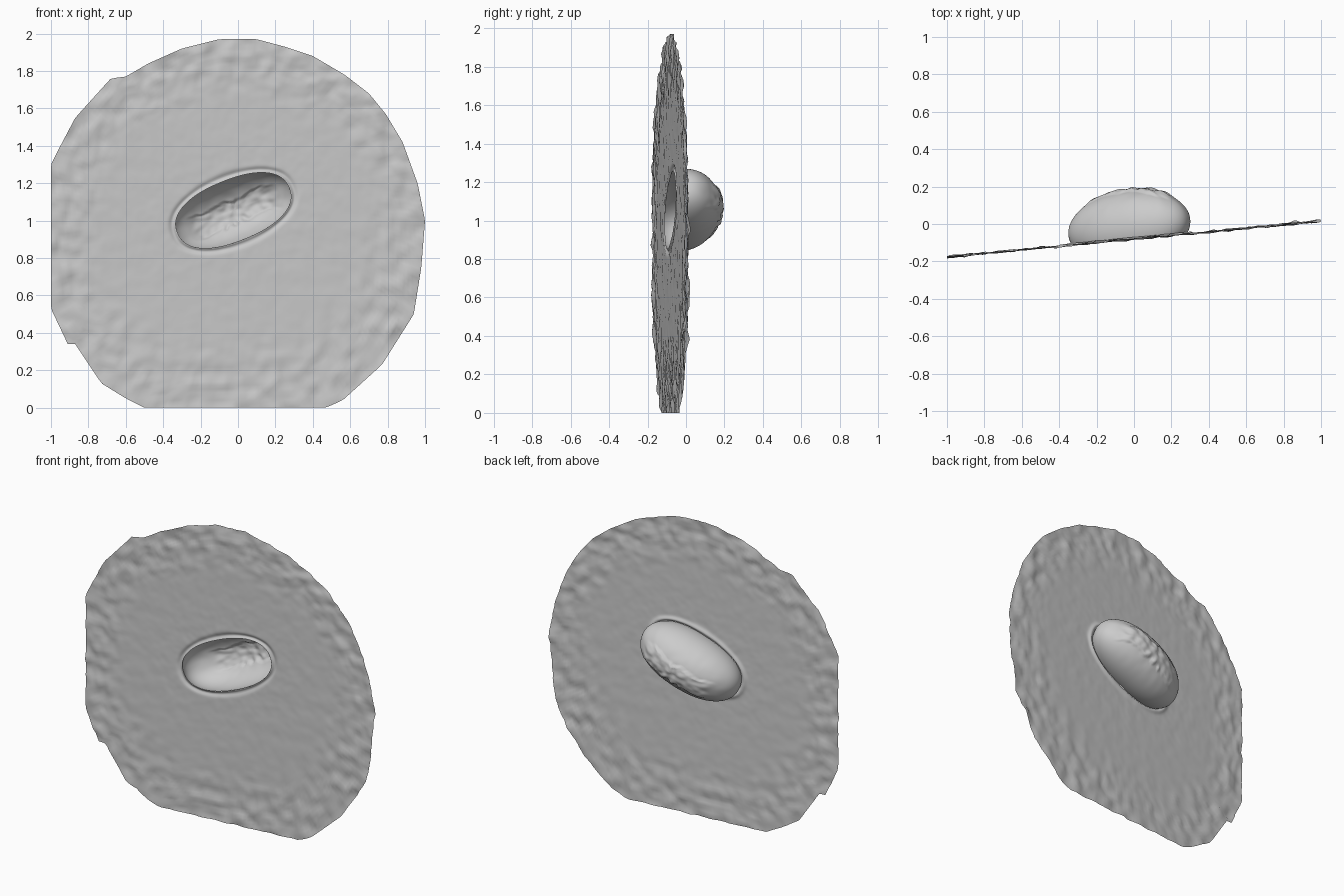
import bpy, bmesh, math
from mathutils import Vector, noise
from mathutils.geometry import intersect_line_line_2d

if "Cube" in bpy.data.objects:
    bpy.data.objects.remove(bpy.data.objects["Cube"], do_unlink=True)

SEGMENTS = 256
SHEET_RINGS = 56
LOAF_RINGS = 44
CENTRE = Vector((-0.025, 1.055))
TILT = math.radians(22)
HALF_LENGTH, HALF_WIDTH, SQUARENESS = 0.315, 0.16, 2.3

# Ragged outer edge of the sheet, as x and z
OUTLINE = [Vector(p) for p in (
    (-0.5, 0), (0.47, 0), (0.56, 0.04), (0.77, 0.23), (0.94, 0.5),
    (0.98, 0.75), (1, 1), (0.96, 1.2), (0.88, 1.42), (0.79, 1.57),
    (0.7, 1.68), (0.57, 1.78), (0.4, 1.88), (0.25, 1.93), (0.1, 1.97),
    (-0.1, 1.97), (-0.3, 1.92), (-0.48, 1.84), (-0.6, 1.77),
    (-0.68, 1.76), (-0.87, 1.55), (-0.96, 1.38), (-1, 1.3),
    (-1, 0.53), (-0.91, 0.34), (-0.87, 0.34), (-0.73, 0.13), (-0.6, 0.05))]


def smooth(lo, hi, value):
    t = min(1, max(0, (value - lo) / (hi - lo)))
    return t * t * (3 - 2 * t)


def on_plane(p, height):
    """Point at a height behind the slightly turned sheet."""
    return Vector((p.x, -0.08 + 0.096 * p.x + height, p.y))


def direction(angle):
    return Vector((math.cos(angle + TILT), math.sin(angle + TILT)))


def loaf_radius(angle):
    c, s = abs(math.cos(angle)) / HALF_LENGTH, abs(math.sin(angle)) / HALF_WIDTH
    return (c ** SQUARENESS + s ** SQUARENESS) ** (-1 / SQUARENESS)


def edge_radius(angle):
    far = CENTRE + direction(angle) * 4
    for a, b in zip(OUTLINE, OUTLINE[1:] + OUTLINE[:1]):
        hit = intersect_line_line_2d(CENTRE, far, a, b)
        if hit:
            return (hit - CENTRE).length
    return 1.0


def sheet_point(angle, f):
    """Flat in the middle, rough near the edge, with a lip round the opening."""
    inner = loaf_radius(angle) * 1.02
    r = inner + (edge_radius(angle) - inner) * f
    p = CENTRE + direction(angle) * r
    q = Vector((p.x, 0, p.y))
    rough = 0.0015 + 0.011 * smooth(0.5, 0.95, f)
    height = rough * noise.noise(q * 13) + 0.5 * rough * noise.noise(q * 27)
    height += 0.01 * math.exp(-((r - inner - 0.02) / 0.015) ** 2) * smooth(0, 0.02, f)
    height += 0.02 * math.exp(-(p - Vector((0.86, 0.4))).length_squared / 0.001)
    return on_plane(p, height)


def loaf_point(angle, t):
    """Rounded shell with a raised, torn crust along its crown."""
    r = loaf_radius(angle) * 1.08 * math.cos(t)
    u, v = r * math.cos(angle), r * math.sin(angle)
    p = CENTRE + direction(angle) * r
    q = Vector((u, v, 0))
    wander = 0.025 * noise.noise(q * 9) + 0.012 * noise.noise(q * 30)
    band = smooth(-0.085, -0.072, v + wander) * (1 - smooth(0.045, 0.058, v + wander))
    band *= 1 - smooth(0.2, 0.27, abs(u))
    height = 0.065 + 0.197 * math.sin(t)
    height += band * (0.011 + 0.009 * noise.noise(q * 28))
    height += 0.002 * noise.noise(q * 20) * smooth(0, 0.5, t)
    return on_plane(p, height)


def add_ring(bm, func, value):
    return [bm.verts.new(func(math.tau * i / SEGMENTS, value)) for i in range(SEGMENTS)]


def bridge(bm, a, b):
    for i in range(SEGMENTS):
        j = (i + 1) % SEGMENTS
        bm.faces.new((a[i], a[j], b[j], b[i]))


def finish(bm, name, material):
    mesh = bpy.data.meshes.new(name)
    bm.to_mesh(mesh)
    bm.free()
    mesh.materials.append(material)
    obj = bpy.data.objects.new(name, mesh)
    bpy.context.collection.objects.link(obj)
    for poly in mesh.polygons:
        poly.use_smooth = True
    return obj


grey = bpy.data.materials.new("plain_grey")
grey.use_nodes = True
colour = (0.6, 0.6, 0.6, 1)
grey.diffuse_color = colour
grey.node_tree.nodes["Principled BSDF"].inputs["Base Color"].default_value = colour

# Thin sheet with an oval opening
bm = bmesh.new()
rings = [add_ring(bm, sheet_point, (i / SHEET_RINGS) ** 1.3) for i in range(SHEET_RINGS + 1)]
for outer, inner in zip(rings[1:], rings):
    bridge(bm, outer, inner)
finish(bm, "sheet", grey)

# Hollow loaf bulging out of the back, open to the front
bm = bmesh.new()
start = math.asin(-0.065 / 0.197)
steps = [start + (math.pi / 2 - start) * i / LOAF_RINGS for i in range(LOAF_RINGS)]
rings = [add_ring(bm, loaf_point, t) for t in steps]
for outer, inner in zip(rings, rings[1:]):
    bridge(bm, outer, inner)
crown = bm.verts.new(loaf_point(0, math.pi / 2))
for i in range(SEGMENTS):
    bm.faces.new((rings[-1][i], rings[-1][(i + 1) % SEGMENTS], crown))
finish(bm, "loaf_shell", grey)
